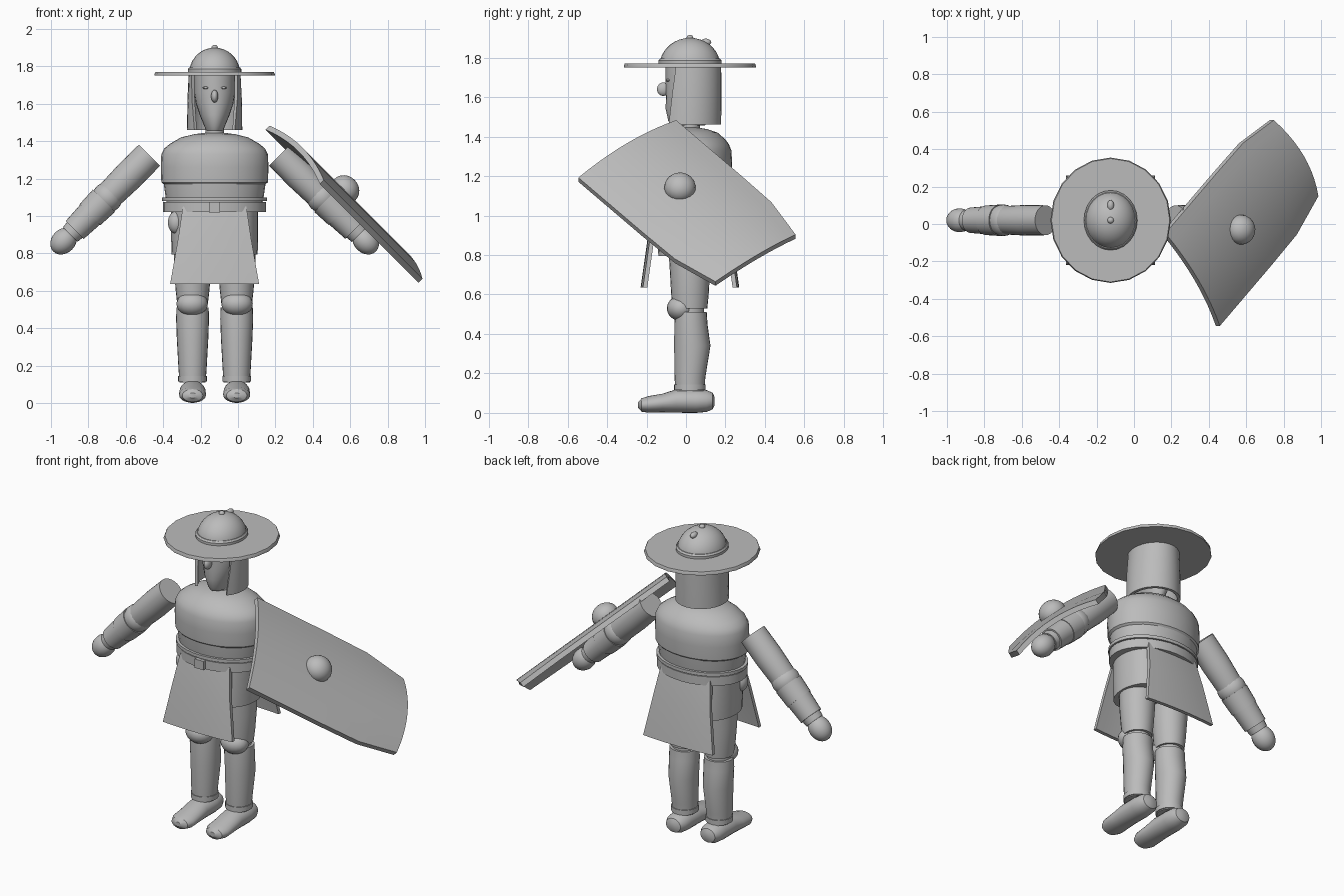
import bpy, bmesh
from math import sin, cos, pi, radians
from mathutils import Vector, Matrix

if "Cube" in bpy.data.objects:
    bpy.data.objects.remove(bpy.data.objects["Cube"])

grey = bpy.data.materials.new("plain grey")
grey.use_nodes = True
GREY = (0.5, 0.5, 0.5, 1)
grey.diffuse_color = GREY
grey.node_tree.nodes["Principled BSDF"].inputs["Base Color"].default_value = GREY

CX, CY = -0.125, 0.02     # body centre line


def finish(name, bm, matrix=None):
    bmesh.ops.recalc_face_normals(bm, faces=bm.faces)
    mesh = bpy.data.meshes.new(name)
    bm.to_mesh(mesh)
    bm.free()
    mesh.materials.append(grey)
    ob = bpy.data.objects.new(name, mesh)
    bpy.context.collection.objects.link(ob)
    if matrix is not None:
        ob.matrix_world = matrix
    bpy.ops.object.select_all(action='DESELECT')
    ob.select_set(True)
    bpy.context.view_layer.objects.active = ob
    bpy.ops.object.shade_smooth_by_angle(angle=radians(32))
    return ob


def loft(name, sections, matrix=None):
    """Skin closed sections of equal point count and cap both ends."""
    bm = bmesh.new()
    loops = [[bm.verts.new(p) for p in s] for s in sections]
    n = len(loops[0])
    for a, b in zip(loops, loops[1:]):
        for i in range(n):
            j = (i + 1) % n
            bm.faces.new((a[i], a[j], b[j], b[i]))
    bm.faces.new(loops[0])
    bm.faces.new(loops[-1])
    return finish(name, bm, matrix)


def turned(name, rings, matrix=None, sides=24):
    """Rings are (z, radius x, radius y, optional y shift)."""
    def ring(z, rx, ry, dy=0):
        return [(rx * cos(2 * pi * i / sides), dy + ry * sin(2 * pi * i / sides), z)
                for i in range(sides)]
    return loft(name, [ring(*r) for r in rings], matrix)


def ball(name, centre, size, turn=None):
    bm = bmesh.new()
    bmesh.ops.create_uvsphere(bm, u_segments=20, v_segments=12, radius=1)
    m = Matrix.Translation(centre) @ (turn or Matrix()) @ Matrix.Diagonal((*size, 1))
    bm.transform(m)
    return finish(name, bm)


def block(name, centre, size):
    bm = bmesh.new()
    bmesh.ops.create_cube(bm, size=1)
    bm.transform(Matrix.Translation(centre) @ Matrix.Diagonal((*size, 1)))
    return finish(name, bm)


body = Matrix.Translation((CX, CY, 0))

# Torso, waist bands and belt
turned("torso", [(1.04, .25, .185), (1.10, .262, .195), (1.17, .272, .202), (1.18, .285, .21),
                 (1.26, .288, .214), (1.33, .285, .21), (1.36, .27, .198), (1.385, .24, .18),
                 (1.42, .18, .14), (1.437, .11, .09), (1.445, .05, .045)], body, 32)
turned("waist_band", [(1.08, .28, .21), (1.10, .28, .21)], body, 32)
turned("belt", [(1.02, .275, .207), (1.075, .275, .207)], body, 32)
block("buckle", (CX, CY - .208, 1.047), (.06, .03, .055))
turned("neck", [(1.40, .05, .05), (1.50, .05, .05)], body)

# Face with nose, eyes and brow
turned("face", [(1.455, .045, .085, -.01), (1.48, .055, .1, -.01), (1.54, .08, .115, -.008),
                (1.60, .1, .122), (1.66, .11, .124), (1.77, .11, .124)], body)
ball("nose", (CX, CY - .135, 1.64), (.019, .032, .034))
for s in (-1, 1):
    ball("eye", (CX + s * .048, CY - .11, 1.685), (.016, .012, .007))

# Helmet: dome, rim, brim and studs
dome = [(1.76 + .14 * sin(a), .137 * cos(a), .153 * cos(a))
        for a in [radians(10 * k) for k in range(9)]]
turned("helmet_dome", dome + [(1.9, .008, .008)], body)
turned("helmet_rim", [(1.765, .143, .16), (1.785, .143, .16), (1.795, .136, .152)], body)
turned("helmet_brim", [(1.75, .322, .335), (1.757, .322, .335), (1.77, .316, .33)], body, 20)
ball("top_stud", (CX, CY, 1.9), (.017, .017, .015))
ball("rear_stud", (CX, CY + .08, 1.878), (.018, .028, .018))

# Neck guard: a shell around the head, open at the face
guard = []
for k in range(25):
    t = k / 24 * 2 - 1
    column = []
    for z, spread, rx, ry in ((1.77, 116, .138, .158), (1.62, 124, .146, .16), (1.46, 133, .148, .158)):
        a = radians(90 + t * spread)
        column.append(((rx * cos(a), ry * sin(a), z),
                       ((rx - .018) * cos(a), (ry - .018) * sin(a), z)))
    guard.append([c[0] for c in column] + [c[1] for c in reversed(column)])
loft("neck_guard", guard, body)

# Front and back skirt panels
for s, label in ((-1, "front"), (1, "back")):
    rows = []
    for z, half, y in ((1.05, .17, .165), (.88, .195, .203), (.635, .238, .238)):
        ts = [i / 4 - 1 for i in range(9)]
        outer = [(t * half, s * (y + .012 * (1 - t * t)), z) for t in ts]
        inner = [(t * half, s * (y - .022 + .012 * (1 - t * t)), z) for t in reversed(ts)]
        rows.append(outer + inner)
    loft(label + "_skirt_panel", rows, body)

# Legs and arms, mirrored about the body centre line
for s, side in ((-1, "right"), (1, "left")):
    leg = Matrix.Translation((CX + s * .118, CY, 0))
    turned(side + "_shorts", [(.795, .112, .16), (.9, .115, .165), (1.04, .115, .16)], leg)
    turned(side + "_thigh", [(.53, .082, .088), (.6, .09, .095), (.72, .1, .102), (.85, .1, .11)], leg)
    turned(side + "_knee_joint", [(.49, .07, .072), (.55, .07, .072)], leg)
    ball(side + "_knee", (CX + s * .12, CY - .045, .53), (.084, .072, .065))
    turned(side + "_shin", [(.11, .07, .074), (.18, .075, .078), (.34, .084, .092, .012),
                            (.45, .088, .084, .005), (.51, .086, .08, .005)], leg)
    turned(side + "_ankle_band", [(.115, .077, .08), (.145, .077, .08)], leg)
    lie = Matrix.Translation((CX + s * .118, 0, 0)) @ Matrix.Rotation(radians(90), 4, 'X')
    turned(side + "_foot", [(-.145, .02, .02, .06), (-.135, .05, .042, .06), (-.105, .066, .055, .06),
                            (-.05, .07, .06, .06), (.05, .07, .059, .06), (.12, .072, .047, .05),
                            (.19, .072, .042, .043), (.225, .055, .034, .04), (.242, .02, .014, .04)], lie)

    down = Vector((s, 0, -1)).normalized()
    shoulder = Vector((CX + s * .348, CY, 1.325))
    arm = Matrix.Translation(shoulder) @ down.to_track_quat('Z', 'Y').to_matrix().to_4x4()

    def limb(part, profile):
        turned(side + part, [(d, r, r) for d, r in profile], arm)

    limb("_upper_arm", [(0, .08), (.15, .082), (.3, .076), (.34, .07)])
    limb("_forearm", [(.29, .07), (.38, .078), (.5, .066), (.6, .055)])
    limb("_bracer", [(.345, .084), (.45, .079), (.45, .075), (.565, .068)])
    ball(side + "_elbow", shoulder + down * .32, (.082, .085, .082))
    ball(side + "_hand", shoulder + down * .65, (.064, .064, .078),
         down.to_track_quat('Z', 'Y').to_matrix().to_4x4())

# Dagger grip on the right hip
ball("dagger_grip", (-.33, -.06, .965), (.045, .045, .06))

# Curved shield strapped along the left arm
n = Vector((1, 0, 1)).normalized()
d = Vector((1, 0, -1)).normalized()
y = Vector((0, 1, 0))
tilt = radians(39.7)
u = d * cos(tilt) + y * sin(tilt)
v = d * sin(tilt) - y * cos(tilt)
start = Vector((.3135, -.2975, 1.3375))
rows = []
ts = [i / 5 - 1 for i in range(11)]
for length, half, bow in ((0, .322, 0), (.25, .322, 0), (.5, .322, 0), (.76, .318, .005), (1.017, .264, .02)):
    def at(t, depth):
        rise = 1 - t * t
        return start + u * (length + bow * rise) + v * (half * t) + n * (.042 * rise - depth)
    rows.append([at(t, 0) for t in ts] + [at(t, .03) for t in reversed(ts)])
loft("shield", rows)
frame = Matrix((u, v, n)).transposed().to_4x4()
ball("shield_boss", start + u * .418 + n * .045, (.08, .08, .072), frame)
